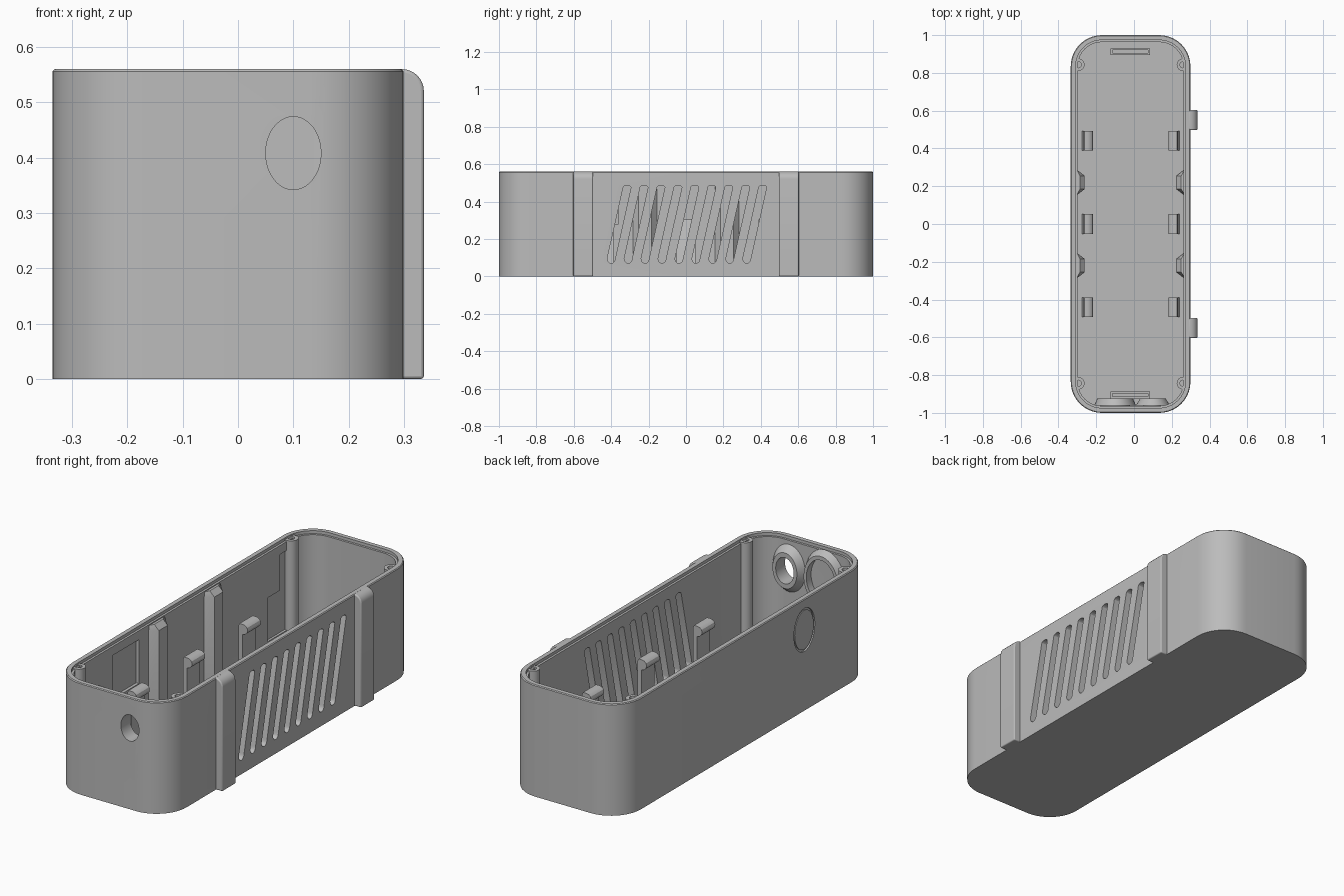
import bpy, bmesh
from math import sin, cos, pi, radians
from mathutils import Vector

old = bpy.data.objects.get("Cube")
if old:
    bpy.data.objects.remove(old, do_unlink=True)

grey = bpy.data.materials.new("light_grey_plastic")
grey.use_nodes = True
grey.diffuse_color = (0.5, 0.5, 0.5, 1)
grey.node_tree.nodes["Principled BSDF"].inputs["Base Color"].default_value = (0.5, 0.5, 0.5, 1)

CX = -0.018           # middle of the case body
HX, HY, H = 0.317, 1.0, 0.56
WALL, FLOOR = 0.037, 0.03


def place(axis, u, v, w):
    return {"x": (w, u, v), "y": (u, w, v), "z": (u, v, w)}[axis]


def finish(name, bm):
    bmesh.ops.recalc_face_normals(bm, faces=bm.faces)
    mesh = bpy.data.meshes.new(name)
    bm.to_mesh(mesh)
    bm.free()
    mesh.materials.append(grey)
    ob = bpy.data.objects.new(name, mesh)
    bpy.context.collection.objects.link(ob)
    return ob


def loft(name, axis, sections, cap_start=True, cap_end=True):
    """Skin a row of (outline, height) sections along an axis."""
    bm = bmesh.new()
    loops = [[bm.verts.new(place(axis, u, v, w)) for u, v in pts] for pts, w in sections]
    n = len(loops[0])
    for a, b in zip(loops, loops[1:]):
        for i in range(n):
            j = (i + 1) % n
            bm.faces.new((a[i], a[j], b[j], b[i]))
    if cap_start:
        bm.faces.new(loops[0])
    if cap_end:
        bm.faces.new(loops[-1])
    return finish(name, bm)


def prism(name, axis, pts, lo, hi):
    return loft(name, axis, [(pts, lo), (pts, hi)])


def rect(u0, u1, v0, v1):
    return [(u0, v0), (u1, v0), (u1, v1), (u0, v1)]


def ellipse(u, v, ru, rv, n=40):
    return [(u + ru * cos(2 * pi * i / n), v + rv * sin(2 * pi * i / n)) for i in range(n)]


def rounded(cx, hx, hy, r, n=10):
    pts = []
    for q, (sx, sy) in enumerate(((1, 1), (-1, 1), (-1, -1), (1, -1))):
        for i in range(n + 1):
            a = (q + i / n) * pi / 2
            pts.append((cx + sx * (hx - r) + r * cos(a), sy * (hy - r) + r * sin(a)))
    return pts


def cut(target, cutters):
    for c in cutters:
        m = target.modifiers.new("cut", "BOOLEAN")
        m.operation, m.solver, m.object = "DIFFERENCE", "EXACT", c
        c.hide_render = True
    bpy.context.view_layer.update()
    dg = bpy.context.evaluated_depsgraph_get()
    mesh = bpy.data.meshes.new_from_object(target.evaluated_get(dg))
    target.modifiers.clear()
    target.data = mesh
    for c in cutters:
        bpy.data.objects.remove(c, do_unlink=True)


# Case shell: rounded tray with a stepped lip around the rim
def inset(d):
    return rounded(CX, HX - d, HY - d, 0.165 - d)


shell = loft("case_shell", "z", [
    (inset(0), 0), (inset(0), H - 0.004), (inset(0.004), H),
    (inset(0.026), H), (inset(0.026), H - 0.015),
    (inset(WALL), H - 0.015), (inset(WALL), FLOOR)])

cutters = []
# Slanted ventilation slots with round ends
for k in range(9):
    y0 = -0.40 + k * 0.0906
    pts = []
    for i in range(9):
        a = pi + pi * i / 8
        pts.append((y0 + 0.021 * cos(a), 0.095 + 0.025 * sin(a)))
    for i in range(9):
        a = pi * i / 8
        pts.append((y0 + 0.085 + 0.021 * cos(a), 0.475 + 0.012 * sin(a)))
    cutters.append(prism("slot_cutter", "x", pts, 0.2, 0.4))
# Front port, side button groove and inner wall pockets
left_in = CX - HX + WALL
cutters.append(prism("port_cutter", "y", ellipse(0.1, 0.408, 0.05, 0.066), -1.1, -0.9))
cutters.append(prism("button_cutter", "x", ellipse(-0.46, 0.405, 0.083, 0.108), -0.4, -0.327))
cutters.append(prism("pocket_cutter", "x", rect(-0.57, -0.36, 0.28, 0.5), left_in - 0.015, -0.2))
step = [(0.66, 0.1), (0.82, 0.1), (0.82, 0.5), (0.76, 0.5), (0.76, 0.32), (0.66, 0.32)]
cutters.append(prism("step_cutter", "x", step, left_in - 0.012, -0.2))
cut(shell, cutters)

# Flush button inside the groove
prism("side_button", "x", ellipse(-0.46, 0.405, 0.075, 0.098), -0.330, CX - HX + 0.001)

# Port collars on the inside of the front wall
def collar(name, x, outer, top, hole):
    rings = [(outer, -0.96), (top, -0.925), (hole, -0.925), (hole, -0.965)]
    loft(name, "y", [(ellipse(x, 0.408, r, r * 1.32), y) for r, y in rings], False, False)


collar("open_port_collar", 0.1, 0.09, 0.068, 0.05)
collar("blind_port_collar", -0.1, 0.11, 0.095, 0.08)

# Outer ribs on the vented side
for s, label in ((-1, "front"), (1, "rear")):
    prof = [(0.29, 0), (0.336, 0)]
    prof += [(0.296 + 0.04 * cos(radians(a)), 0.52 + 0.04 * sin(radians(a))) for a in range(0, 91, 15)]
    prof += [(0.29, H)]
    rib = prism(label + "_outer_rib", "y", prof, s * 0.55 - 0.053, s * 0.55 + 0.053)
    bev = rib.modifiers.new("soft_edges", "BEVEL")
    bev.width, bev.segments, bev.limit_method = 0.008, 3, "ANGLE"
    bev.angle_limit = radians(40)

# Corner screw posts
for sx in (-1, 1):
    for sy in (-1, 1):
        x, y = CX + sx * 0.277, sy * 0.843
        rings = [(0.033, 0.01), (0.033, 0.552), (0.016, 0.552), (0.016, 0.46)]
        loft("screw_post", "z", [(ellipse(x, y, r, r, 24), z) for r, z in rings])

# Tapered wall columns: tall on the closed side, low on the vented side
for sx, top in ((-1, 0.54), (1, 0.06)):
    for yc in (-0.22, 0.22):
        def outline(depth):
            wall = CX + sx * 0.285
            tip = CX + sx * (HX - WALL - depth)
            return [(wall, yc - 0.068), (tip, yc - 0.035), (tip, yc + 0.035), (wall, yc + 0.068)]
        loft("wall_column", "z", [(outline(0.037), 0.02), (outline(0.037), top - 0.025),
                                  (outline(0.012), top)])

# Retaining clips with a rounded bead on top
for sx in (-1, 1):
    for yc in (-0.44, 0, 0.44):
        def side(d, z):
            return (CX + sx * d, z)
        prof = [side(0.262, 0.02), side(0.228, 0.02), side(0.228, 0.255)]
        prof += [side(0.226 - 0.026 * sin(radians(a)), 0.28 - 0.025 * cos(radians(a)))
                 for a in range(0, 181, 30)]
        prof += [side(0.245, 0.305), side(0.25, 0.295), side(0.25, 0.05)]
        prism("retaining_clip", "y", prof, yc - 0.052, yc + 0.052)

# Small raised floor bars at both ends
for yc in (-0.905, 0.912):
    bar = prism("floor_bar", "z", rect(-0.125, 0.085, yc - 0.018, yc + 0.018), 0.02, 0.06)
    cut(bar, [prism("bar_cutter", "z", rect(-0.113, 0.073, yc - 0.008, yc + 0.008), 0.045, 0.1)])

# Smooth shading with crisp edges
bpy.ops.object.select_all(action="DESELECT")
for ob in bpy.context.collection.objects:
    if ob.type == "MESH" and ob.data.materials and ob.data.materials[0] == grey:
        ob.select_set(True)
        bpy.context.view_layer.objects.active = ob
bpy.ops.object.shade_smooth_by_angle(angle=radians(30))
